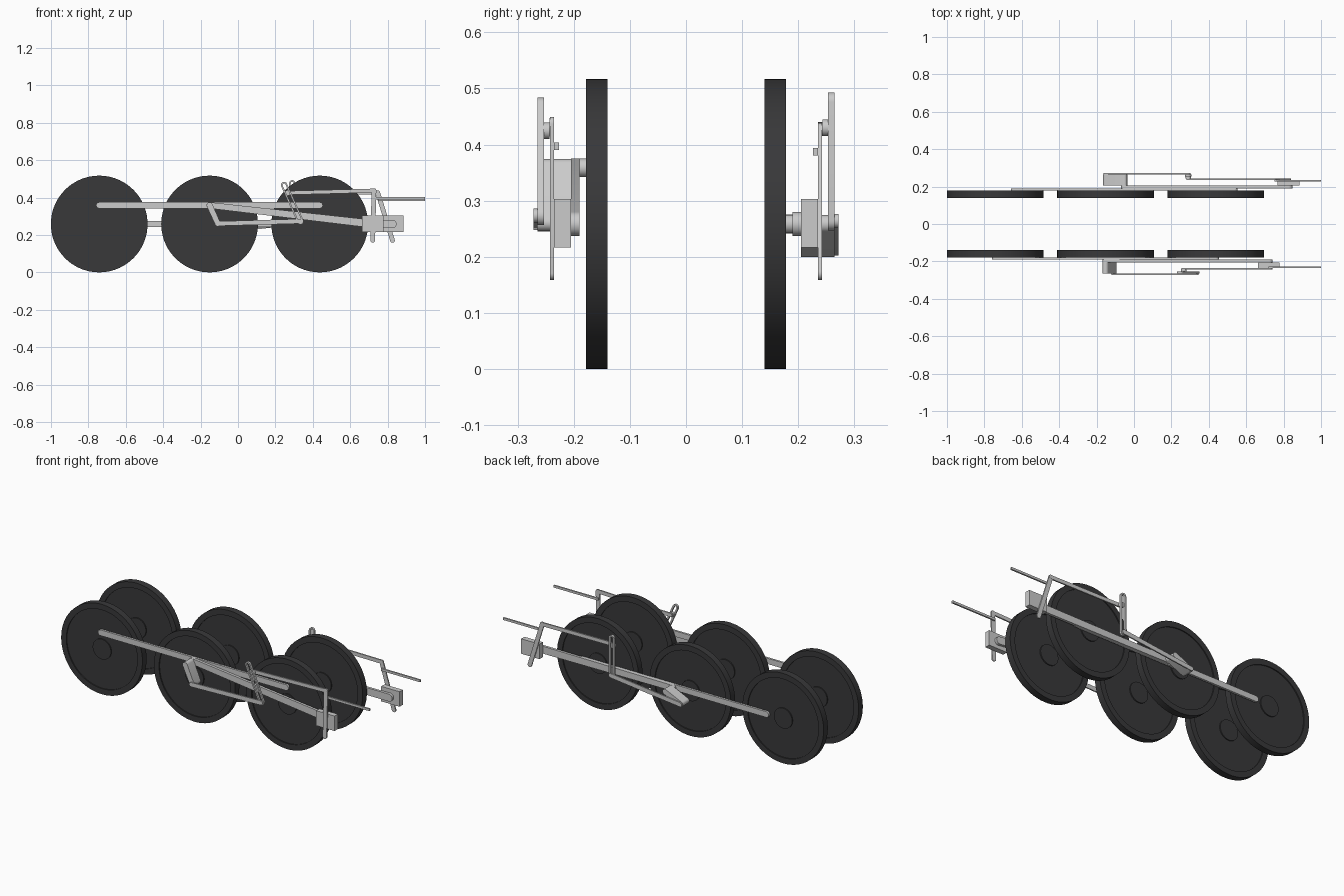
import bpy, math
from mathutils import Vector

if "Cube" in bpy.data.objects:
    bpy.data.objects.remove(bpy.data.objects["Cube"])

RAD = 0.2585          # wheel radius = axle height
AXLES = (-0.742, -0.152, 0.437)
CRANK = 0.10

dark = bpy.data.materials.new("dark_iron")
dark.diffuse_color = (0.04, 0.04, 0.042, 1)
dark.use_nodes = True
dark.node_tree.nodes["Principled BSDF"].inputs["Base Color"].default_value = dark.diffuse_color


def finish(name, verts, faces, mat=None):
    me = bpy.data.meshes.new(name)
    me.from_pydata(verts, [], faces)
    ob = bpy.data.objects.new(name, me)
    bpy.context.collection.objects.link(ob)
    if mat:
        me.materials.append(mat)
    bpy.context.view_layer.objects.active = ob
    bpy.ops.object.select_all(action='DESELECT')
    ob.select_set(True)
    bpy.ops.object.mode_set(mode='EDIT')
    bpy.ops.mesh.select_all(action='SELECT')
    bpy.ops.mesh.normals_make_consistent(inside=False)
    bpy.ops.object.mode_set(mode='OBJECT')
    bpy.ops.object.shade_smooth_by_angle(angle=math.radians(35))
    return ob


def outline(a, b, ra, rb, n=12):
    """Round-ended bar outline in the xz plane."""
    a, b = Vector(a), Vector(b)
    t = math.atan2(b.y - a.y, b.x - a.x)
    pts = []
    for c, r, off in ((b, rb, -math.pi / 2), (a, ra, math.pi / 2)):
        for i in range(n + 1):
            ang = t + off + math.pi * i / n
            pts.append((c.x + r * math.cos(ang), c.y + r * math.sin(ang)))
    return pts


def bar(name, a, b, ra, rb, s, y0, y1):
    p = outline(a, b, ra, rb)
    n = len(p)
    v = [(x, s * y0, z) for x, z in p] + [(x, s * y1, z) for x, z in p]
    f = [tuple(range(n)), tuple(range(n, 2 * n))]
    f += [(i, (i + 1) % n, (i + 1) % n + n, i + n) for i in range(n)]
    return finish(name, v, f)


def slotted_bar(name, a, b, r, slot, s, y0, y1):
    po, pi = outline(a, b, r, r), outline(a, b, slot, slot)
    n = len(po)
    v = [(x, s * y, z) for p, y in ((po, y0), (po, y1), (pi, y1), (pi, y0)) for x, z in p]
    f = [(k * n + i, k * n + (i + 1) % n, (k + 1) % 4 * n + (i + 1) % n, (k + 1) % 4 * n + i)
         for k in range(4) for i in range(n)]
    return finish(name, v, f)


def box(name, x0, x1, s, y0, y1, z0, z1):
    v = [(x, s * y, z) for x in (x0, x1) for y in (y0, y1) for z in (z0, z1)]
    f = [(0, 1, 3, 2), (4, 6, 7, 5), (0, 4, 5, 1), (2, 3, 7, 6), (0, 2, 6, 4), (1, 5, 7, 3)]
    return finish(name, v, f)


def wheel(name, cx, s, n=72):
    # lathed disc: raised rim and hub on both faces
    prof = [(0.058, 0.178), (0.058, 0.172), (0.226, 0.172), (0.226, 0.178), (RAD, 0.178),
            (RAD, 0.140), (0.226, 0.140), (0.226, 0.146), (0.058, 0.146), (0.058, 0.140)]
    m = len(prof)
    v = [(cx + r * math.cos(2 * math.pi * k / n), s * y, RAD + r * math.sin(2 * math.pi * k / n))
         for k in range(n) for r, y in prof]
    f = [(k * m + i, k * m + i + 1, (k + 1) % n * m + i + 1, (k + 1) % n * m + i)
         for k in range(n) for i in range(m - 1)]
    f += [tuple(k * m for k in range(n)), tuple(k * m + m - 1 for k in range(n))]
    return finish(name, v, f, dark)


# each side: sign of y, crank direction, lever top, valve stem start; cranks are quartered
for side, s, d, lever_top, stem in (
        ("front", -1, Vector((0, 1)), (0.727, 0.437), (0.727, 0.397)),
        ("back", 1, Vector((1, 0)), (0.747, 0.426), (0.759, 0.387))):
    for i, cx in enumerate(AXLES):
        wheel(f"{side}_wheel_{i + 1}", cx, s)

    # coupling rod joining the three wheels
    pins = [Vector((cx, RAD)) + d * CRANK for cx in AXLES]
    bar(f"{side}_coupling_rod", pins[0], pins[2], 0.0165, 0.0165, s, 0.178, 0.190)

    # main rod and crosshead
    pin = pins[1]
    head = pin.x + math.sqrt(0.878 ** 2 - (pin.y - RAD) ** 2)
    bar(f"{side}_main_rod", pin, (head, RAD), 0.0165, 0.0215, s, 0.190, 0.205)
    box(f"{side}_crosshead", head - 0.0585, head + 0.0585, s, 0.205, 0.235, 0.217, 0.303)

    # return crank, thick block from the main pin
    perp = Vector((d.y, -d.x))
    crank_end = pin - d * 0.098 + perp * 0.044
    bar(f"{side}_return_crank", pin, crank_end, 0.016, 0.015, s, 0.205, 0.265)

    # slotted expansion link rocking on a fixed pivot
    pivot = Vector((0.290, 0.370))
    u = Vector((-0.41, 0.912)) if s < 0 else Vector((0, 1))
    foot = pivot - u * 0.106
    slotted_bar(f"{side}_expansion_link", pivot + u * 0.106, foot, 0.017, 0.008, s, 0.253, 0.265)
    bar(f"{side}_eccentric_rod", crank_end, foot, 0.0125, 0.0125, s, 0.265, 0.272)

    # die pin, radius rod, combination lever, valve stem
    die = pivot + u * 0.060
    bar(f"{side}_die_pin", die, die + Vector((0.0001, 0)), 0.015, 0.015, s, 0.243, 0.256)
    bar(f"{side}_radius_rod", die, lever_top, 0.0105, 0.0105, s, 0.235, 0.243)
    bar(f"{side}_combination_lever", lever_top, (head, 0.171), 0.0125, 0.0125, s, 0.235, 0.242)
    box(f"{side}_valve_stem", stem[0] - 0.008, 1.0, s, 0.226, 0.235, stem[1] - 0.0065, stem[1] + 0.0065)
